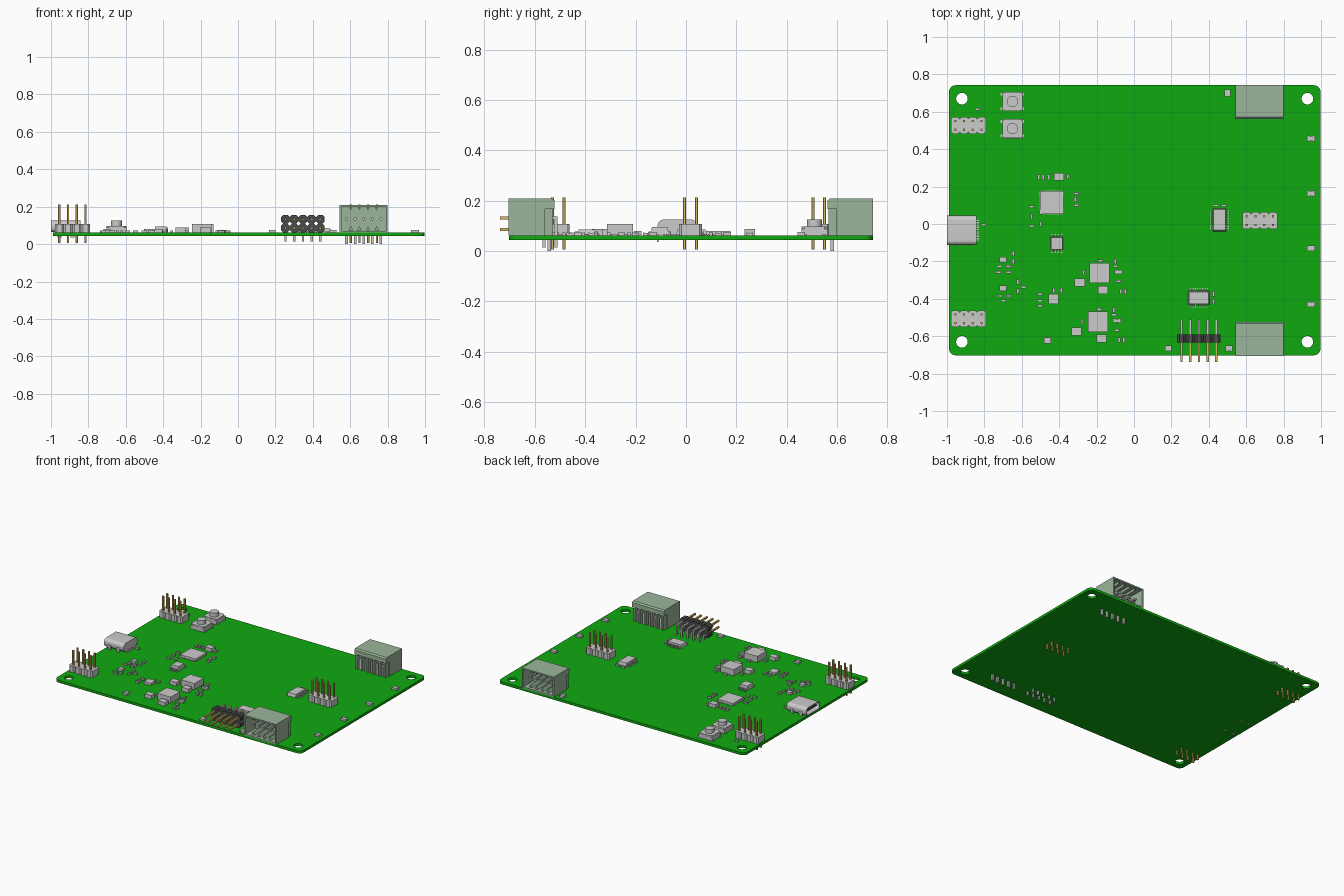
import bpy, bmesh
from math import sin, cos, pi, radians
from mathutils import Vector

if "Cube" in bpy.data.objects:
    bpy.data.objects.remove(bpy.data.objects["Cube"])

TOP, BOT = 0.061, 0.043      # board surfaces
PITCH = 0.0467
parts, mats = {}, {}
COL = dict(green=(0.005, 0.40, 0.005), gold=(0.70, 0.50, 0.13), dark=(0.07, 0.07, 0.07),
           light=(0.60, 0.60, 0.60), pale=(0.33, 0.47, 0.33))


def part(name, col=None):
    if name not in parts:
        parts[name] = (bmesh.new(), col)
    return parts[name][0]


def mat(col):
    if col not in mats:
        mats[col] = bpy.data.materials.new(col)
        mats[col].diffuse_color = (*COL[col], 1)
    return mats[col]


def prism(bm, pts, a, b, axis='z'):
    """Extrude a 2D outline along an axis; returns both end faces."""
    put = {'x': lambda p, t: (t, p[0], p[1]), 'y': lambda p, t: (p[0], t, p[1]),
           'z': lambda p, t: (p[0], p[1], t)}[axis]
    lo = [bm.verts.new(put(p, a)) for p in pts]
    hi = [bm.verts.new(put(p, b)) for p in pts]
    n = len(pts)
    for i in range(n):
        j = (i + 1) % n
        bm.faces.new((lo[i], lo[j], hi[j], hi[i]))
    return bm.faces.new(lo[::-1]), bm.faces.new(hi)


def rect(cx, cy, w, h):
    return [(cx - w/2, cy - h/2), (cx + w/2, cy - h/2), (cx + w/2, cy + h/2), (cx - w/2, cy + h/2)]


def octa(cx, cy, w, h, c):
    w, h = w/2, h/2
    return [(cx + x, cy + y) for x, y in ((-w, c - h), (c - w, -h), (w - c, -h), (w, c - h),
                                          (w, h - c), (w - c, h), (c - w, h), (-w, h - c))]


def rounded(cx, cy, w, h, r, n=6):
    pts = []
    for k, (sx, sy) in enumerate(((1, 1), (-1, 1), (-1, -1), (1, -1))):
        for i in range(n + 1):
            t = pi/2 * (k + i/n)
            pts.append((cx + sx*(w/2 - r) + r*cos(t), cy + sy*(h/2 - r) + r*sin(t)))
    return pts


def circle(cx, cy, r, n=24):
    return [(cx + r*cos(2*pi*i/n), cy + r*sin(2*pi*i/n)) for i in range(n)]


def block(bm, cx, cy, w, h, z0=TOP, z1=0.08):
    return prism(bm, rect(cx, cy, w, h), z0, z1)


def pocket(bm, face, wall, move):
    """Sink a walled cavity into an end face."""
    bm.normal_update()
    bmesh.ops.inset_region(bm, faces=[face], thickness=wall)
    f = bmesh.ops.extrude_discrete_faces(bm, faces=[face])['faces'][0]
    bmesh.ops.translate(bm, verts=f.verts[:], vec=Vector(move))


# board with rounded corners and four mounting holes
cu = bpy.data.curves.new("circuit_board", 'CURVE')
cu.dimensions, cu.fill_mode, cu.extrude = '2D', 'BOTH', (TOP - BOT)/2
loops = [rounded(0.004, 0.02, 1.986, 1.444, 0.035)]
loops += [circle(x, y, 0.031) for x in (-0.92, 0.927) for y in (-0.63, 0.67)]
for pts in loops:
    sp = cu.splines.new('POLY')
    sp.points.add(len(pts) - 1)
    for p, q in zip(sp.points, pts):
        p.co = (*q, 0, 1)
    sp.use_cyclic_u = True
board = bpy.data.objects.new("circuit_board", cu)
bpy.context.collection.objects.link(board)
board.location.z = (TOP + BOT)/2
bpy.context.view_layer.objects.active = board
board.select_set(True)
bpy.ops.object.convert(target='MESH')
board.data.materials.append(mat('green'))

# upright 2x4 pin headers
for cx, cy in ((-0.885, 0.527), (-0.885, -0.507), (0.673, 0.018)):
    for i in range(4):
        x = cx + (i - 1.5)*PITCH
        prism(part("header_bodies"), octa(x, cy, PITCH, 0.09, 0.01), TOP, 0.108)
        for s in (-1, 1):
            prism(part("header_pins", 'gold'), octa(x, cy + s*PITCH/2, 0.012, 0.012, 0.002), 0.007, 0.213)

# right-angle 2x5 header
for i in range(5):
    x = 0.347 + (i - 2)*PITCH
    for z, yb in ((0.085, -0.564), (0.132, -0.516)):
        prism(part("angled_header_body", 'dark'), octa(x, z + 0.001, PITCH, PITCH, 0.012), -0.634, -0.590, 'y')
        prism(part("angled_header_pins", 'gold'), rect(x, z, 0.012, 0.012), -0.738, -0.63, 'y')
        rear = part("angled_header_tails", 'light')
        prism(rear, rect(x, z, 0.012, 0.012), -0.595, yb + 0.006, 'y')
        block(rear, x, yb, 0.012, 0.012, 0.015, z - 0.006)

# five-way edge connectors, one per long edge, opening outwards
for name, y0, s in (("front_connector", -0.705, 1), ("back_connector", 0.743, -1)):
    bm, cx = part(name, 'pale'), 0.672
    Y = lambda d: y0 + s*d
    _, opening = prism(bm, rect(cx, 0.135, 0.257, 0.147), Y(0.145), Y(0), 'y')
    pocket(bm, opening, 0.014, (0, s*0.115, 0))
    prism(bm, [(Y(0.145), 0.168), (Y(0.182), 0.168), (Y(0.182), 0.200), (Y(0.172), 0.2085),
               (Y(0.145), 0.2085)], cx - 0.1285, cx + 0.1285, 'x')
    for i in range(6):
        x = cx + (i - 2.5)*0.046
        w = 0.012
        prism(bm, rect(x, 0.115, w, 0.107), Y(0.144), Y(0.178), 'y')
        if 0 < i < 5:      # ribs between contacts
            prism(bm, [(x - 0.012, 0.074), (x + 0.012, 0.074), (x, 0.098)], Y(0.015), Y(0.118), 'y')
            prism(bm, [(x - 0.008, 0.196), (x + 0.008, 0.196), (x, 0.180)], Y(0.015), Y(0.118), 'y')
    for i in range(5):
        x = cx + (i - 2)*0.046
        pins = part("connector_pins", 'light')
        prism(pins, octa(x, 0.135, 0.016, 0.016, 0.004), Y(0.035), Y(0.168), 'y')
        block(pins, x, Y(0.162), 0.014, 0.014, 0.0, 0.13)

# charging socket
usb = part("usb_socket", 'light')
mouth, _ = prism(usb, rounded(-0.034, 0.095, 0.157, 0.060, 0.024, 8), -1.0, -0.842, 'x')
pocket(usb, mouth, 0.006, (0.11, 0, 0))
prism(part("usb_tongue", 'dark'), rect(-0.034, 0.095, 0.115, 0.012), -0.985, -0.88, 'x')
for x in (-0.955, -0.885):
    for y in (-0.113, 0.045):
        block(usb, x, y, 0.022, 0.006, 0.036, 0.092)
for i in range(12):
    block(part("usb_contacts", 'light'), -0.838, -0.034 + (i - 5.5)*0.0095, 0.016, 0.005, TOP, 0.065)

# push buttons
for cy in (0.655, 0.510):
    block(part("button_bases"), -0.65, cy, 0.108, 0.104, TOP, 0.088)
    prism(part("button_frames", 'light'), octa(-0.65, cy, 0.106, 0.102, 0.012), 0.088, 0.098)
    prism(part("button_caps"), circle(-0.65, cy, 0.03), 0.097, 0.126)
    for sx in (-1, 1):
        for sy in (-1, 1):
            block(part("button_feet", 'light'), -0.65 + sx*0.056, cy + sy*0.038, 0.014, 0.014, TOP, 0.068)

# flat packages: x, y, width, depth, top
for x, y, w, h, z in ((-0.44, 0.115, 0.125, 0.125, 0.080), (-0.185, -0.262, 0.108, 0.105, 0.108),
                      (-0.192, -0.523, 0.108, 0.108, 0.108), (-0.43, -0.40, 0.054, 0.054, 0.080),
                      (-0.70, -0.192, 0.036, 0.030, 0.080), (-0.70, -0.343, 0.036, 0.030, 0.080)):
    block(part("chip_bodies"), x, y, w, h, TOP + 0.002, z)
for i in range(14):      # edge pads of the square controller
    t = (i - 6.5)*0.0082
    for s in (-1, 1):
        block(part("controller_pads", 'light'), -0.44 + s*0.0625, 0.115 + t, 0.004, 0.004, TOP, 0.066)
        block(part("controller_pads", 'light'), -0.44 + t, 0.115 + s*0.0625, 0.004, 0.004, TOP, 0.066)


def leaded_chip(cx, cy, w, h, z, n, pitch, along_x):
    """Package with bent leads on two opposite sides."""
    bm = part("leaded_chip_bodies")
    lo, hi = block(bm, cx, cy, w, h, TOP + 0.004, z)
    for v in hi.verts:
        v.co.x += (cx - v.co.x)*0.1
        v.co.y += (cy - v.co.y)*0.1
    half = (h if along_x else w)/2
    for i in range(n):
        t = (i - (n - 1)/2)*pitch
        for s in (-1, 1):
            for d, size, z0, z1 in ((0.003, 0.010, 0.072, 0.077), (0.007, 0.004, TOP, 0.077),
                                    (0.011, 0.010, TOP, 0.065)):
                u = s*(half + d)
                if along_x:
                    block(part("chip_leads"), cx + t, cy + u, pitch*0.45, size, z0, z1)
                else:
                    block(part("chip_leads"), cx + u, cy + t, size, pitch*0.45, z0, z1)


leaded_chip(0.457, 0.022, 0.070, 0.122, 0.086, 8, 0.0135, False)
leaded_chip(0.347, -0.395, 0.115, 0.072, 0.086, 8, 0.0130, True)
leaded_chip(-0.413, -0.104, 0.066, 0.070, 0.095, 4, 0.0180, True)


def passive(x, y, length, width, z, upright=False):
    """Two-terminal part: narrow body with wider metal ends."""
    dims = lambda a, b: (b, a) if upright else (a, b)
    block(part("passive_bodies"), x, y, *dims(length*0.6, width*0.94), TOP, z - 0.001)
    for s in (-1, 1):
        dx, dy = dims(s*length*0.38, 0)
        block(part("passive_ends", 'light'), x + dx, y + dy, *dims(length*0.24, width), TOP, z)


# large capacitors
for x, y in ((-0.165, -0.352), (-0.29, -0.313), (-0.173, -0.612), (-0.307, -0.575), (-0.402, 0.253)):
    block(part("capacitors", 'light'), x, y, 0.054, 0.042, TOP, 0.088)

# indicator lamps
for x, y in ((0.5, 0.70), (0.183, -0.665), (0.508, -0.665), (-0.463, -0.623)):
    passive(x, y, 0.036, 0.032, 0.076, y > 0)
for y in (0.457, 0.163, -0.13, -0.43):
    passive(0.947, y, 0.042, 0.030, 0.076)

# small parts lying along x
for x, y in ((-0.837, 0.613), (-0.805, -0.003), (-0.548, 0.093), (-0.548, -0.013), (-0.307, 0.163),
             (-0.307, 0.10), (-0.718, -0.227), (-0.672, -0.227), (-0.725, -0.257), (-0.672, -0.257),
             (-0.59, -0.337), (-0.72, -0.385), (-0.672, -0.385), (-0.698, -0.41), (-0.503, -0.375),
             (-0.503, -0.41), (-0.503, -0.437), (0.435, 0.099), (0.482, 0.099)):
    passive(x, y, 0.027, 0.014, 0.073)
# small parts lying along y
for x, y in ((-0.51, 0.25), (-0.485, 0.25), (-0.457, 0.25), (-0.355, 0.253), (-0.50, 0.065),
             (-0.50, 0.0), (-0.548, 0.04), (-0.313, 0.13), (-0.645, -0.157), (-0.645, -0.20),
             (-0.622, -0.31), (-0.622, -0.358), (-0.388, -0.355), (-0.43, -0.355), (0.425, -0.375),
             (0.425, -0.415)):
    passive(x, y, 0.027, 0.014, 0.073, True)
# matching parts around both power regulators
for ox, oy in ((0, 0), (-0.008, -0.261)):
    for x, y, up in ((-0.27, -0.26, 1), (-0.10, -0.20, 1), (-0.10, -0.225, 0), (-0.083, -0.307, 0),
                     (-0.07, -0.36, 1), (-0.047, -0.36, 1), (-0.18, -0.196, 0)):
        passive(x + ox, y + oy, 0.027, 0.014, 0.073, up)
    passive(-0.083 + ox, -0.256 + oy, 0.045, 0.022, 0.076)

# turn the collected parts into objects
for name, (bm, col) in parts.items():
    bmesh.ops.recalc_face_normals(bm, faces=bm.faces[:])
    me = bpy.data.meshes.new(name)
    bm.to_mesh(me)
    bm.free()
    ob = bpy.data.objects.new(name, me)
    bpy.context.collection.objects.link(ob)
    if col:
        me.materials.append(mat(col))
    if name in ("usb_socket", "button_caps"):
        bpy.ops.object.select_all(action='DESELECT')
        ob.select_set(True)
        bpy.context.view_layer.objects.active = ob
        bpy.ops.object.shade_smooth_by_angle(angle=radians(30))

for m in bpy.data.materials:
    if m.users and not m.is_grease_pencil:
        m.use_nodes = True
        m.node_tree.nodes["Principled BSDF"].inputs["Base Color"].default_value = m.diffuse_color
